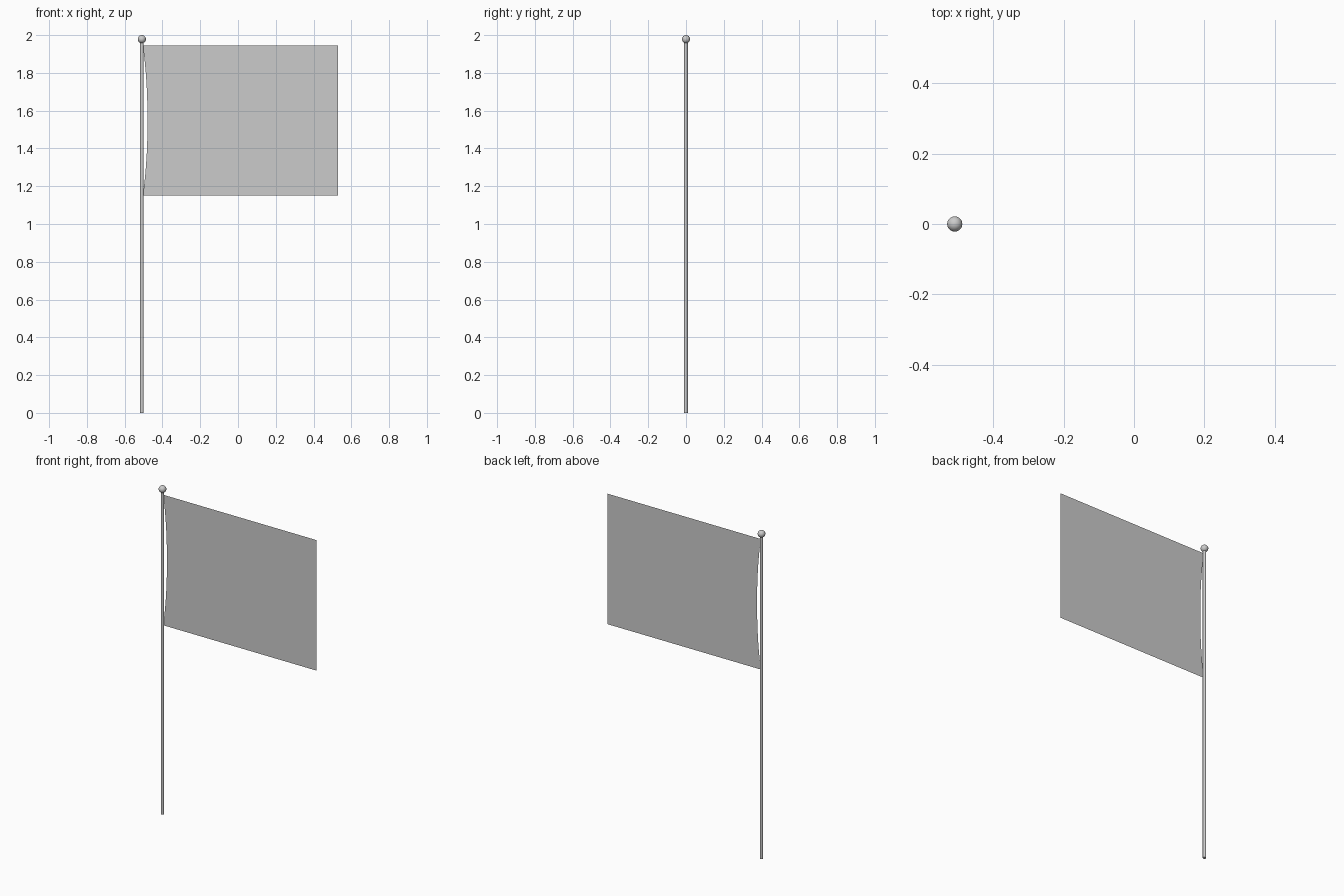
import bpy, bmesh, math

if "Cube" in bpy.data.objects:
    bpy.data.objects.remove(bpy.data.objects["Cube"])

POLE_X, POLE_R, BALL_R = -0.509, 0.0095, 0.0215
FLAG_RIGHT, FLAG_LOW, FLAG_HIGH = 0.53, 1.15, 1.945

# Pole
bpy.ops.mesh.primitive_cylinder_add(vertices=24, radius=POLE_R, depth=1.965,
                                    location=(POLE_X, 0, 1.965 / 2))
pole = bpy.context.object
pole.name = "pole"
bpy.ops.object.shade_smooth_by_angle()

# Ball finial on top of the pole
bpy.ops.mesh.primitive_uv_sphere_add(segments=32, ring_count=16, radius=BALL_R,
                                     location=(POLE_X, 0, 2.0 - BALL_R))
ball = bpy.context.object
ball.name = "ball_finial"
bpy.ops.object.shade_smooth_by_angle()

# Flat flag, tied at its two corners with a hoist edge bowing away from the pole
STEPS = 20
bm = bmesh.new()
rows = []
for i in range(STEPS + 1):
    t = i / STEPS
    z = FLAG_LOW + t * (FLAG_HIGH - FLAG_LOW)
    x = -0.504 + 0.025 * (1 - abs(2 * t - 1) ** 2.2)
    rows.append((bm.verts.new((x, 0, z)), bm.verts.new((FLAG_RIGHT, 0, z))))
for (a, b), (c, d) in zip(rows, rows[1:]):
    bm.faces.new((a, b, d, c))
mesh = bpy.data.meshes.new("flag")
bm.to_mesh(mesh)
bm.free()
flag = bpy.data.objects.new("flag", mesh)
bpy.context.collection.objects.link(flag)
